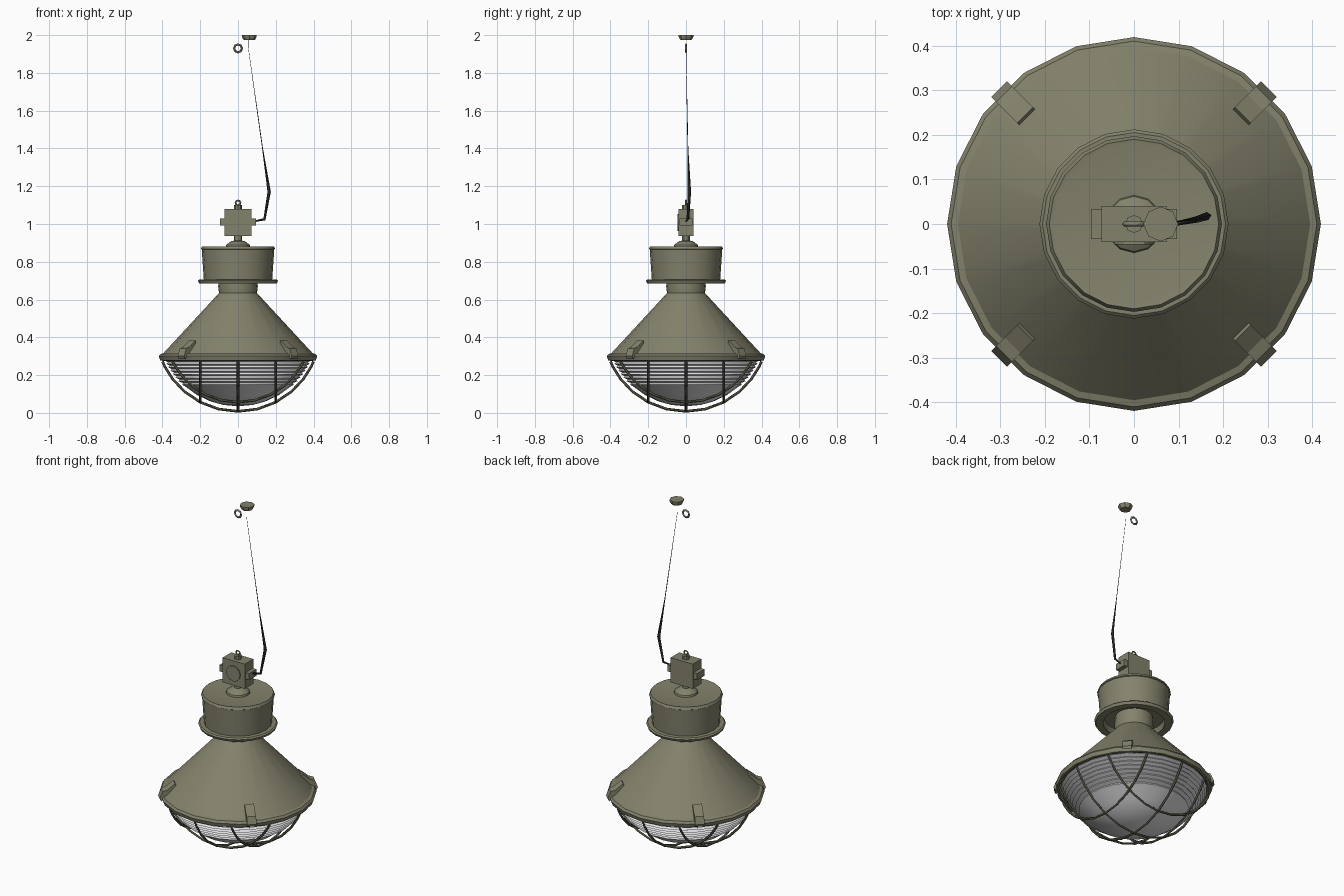
import bpy, bmesh
from math import sin, cos, pi, sqrt, radians
from mathutils import Matrix

cube = bpy.data.objects.get("Cube")
if cube:
    bpy.data.objects.remove(cube, do_unlink=True)


def material(name, rgb):
    m = bpy.data.materials.new(name)
    m.use_nodes = True
    m.diffuse_color = (*rgb, 1)
    m.node_tree.nodes["Principled BSDF"].inputs["Base Color"].default_value = (*rgb, 1)
    return m


OLIVE = material("olive paint", (0.23, 0.225, 0.15))
GUARD = material("dark olive wire", (0.08, 0.077, 0.05))
GLASS = material("pale glass", (0.75, 0.75, 0.77))
BLACK = material("black cable", (0.02, 0.02, 0.02))


def finish(name, bm, mat, smooth=True):
    bmesh.ops.remove_doubles(bm, verts=bm.verts, dist=1e-5)
    bmesh.ops.recalc_face_normals(bm, faces=bm.faces)
    me = bpy.data.meshes.new(name)
    bm.to_mesh(me)
    bm.free()
    ob = bpy.data.objects.new(name, me)
    bpy.context.collection.objects.link(ob)
    me.materials.append(mat)
    if smooth:
        bpy.ops.object.select_all(action="DESELECT")
        ob.select_set(True)
        bpy.context.view_layer.objects.active = ob
        bpy.ops.object.shade_smooth_by_angle(angle=radians(30))


def lathe(name, profile, sides, mat=OLIVE, place=None):
    """Revolve (radius, height) points about the z axis."""
    bm = bmesh.new()
    rings = [[bm.verts.new((r * cos(2 * pi * i / sides), r * sin(2 * pi * i / sides), z))
              for i in range(sides)] for r, z in profile]
    for a, b in zip(rings, rings[1:]):
        for i in range(sides):
            j = (i + 1) % sides
            bm.faces.new((a[i], a[j], b[j], b[i]))
    # collapse the quads that meet at a pole
    bmesh.ops.dissolve_degenerate(bm, dist=1e-6, edges=bm.edges)
    if place:
        bm.transform(place)
    finish(name, bm, mat)


def box(name, size, centre):
    bm = bmesh.new()
    bmesh.ops.create_cube(bm, size=1, matrix=Matrix.Translation(centre) @ Matrix.Diagonal((*size, 1)))
    finish(name, bm, OLIVE, False)


def wire(name, points, thick, mat=OLIVE, radii=None, closed=False):
    cu = bpy.data.curves.new(name, "CURVE")
    cu.dimensions = "3D"
    cu.bevel_depth = thick
    cu.bevel_resolution = 0
    cu.use_fill_caps = True
    sp = cu.splines.new("POLY")
    sp.points.add(len(points) - 1)
    for i, p in enumerate(points):
        sp.points[i].co = (*p, 1)
        sp.points[i].radius = radii[i] if radii else 1
    sp.use_cyclic_u = closed
    cu.materials.append(mat)
    ob = bpy.data.objects.new(name, cu)
    bpy.context.collection.objects.link(ob)


# conical shade running out to its rim band
lathe("shade", [(0, 0.284), (0.39, 0.284), (0.40, 0.276), (0.412, 0.278), (0.419, 0.30),
                (0.41, 0.312), (0.395, 0.316), (0.10, 0.635), (0, 0.635)], 20)
lathe("neck", [(0, 0.63), (0.10, 0.63), (0.105, 0.67), (0.10, 0.72), (0, 0.72)], 20)

# gear housing with bottom flange, recess and lid
lathe("housing", [(0, 0.72), (0.16, 0.72), (0.17, 0.69), (0.18, 0.69),
                  (0.192, 0.865), (0.197, 0.868), (0.19, 0.882), (0.18, 0.88), (0, 0.88)], 20)
lathe("housing_flange", [(0.165, 0.685), (0.205, 0.685), (0.212, 0.70), (0.205, 0.707), (0.165, 0.707)], 20)
lathe("dome_cap", [(0, 0.875), (0.066, 0.875), (0.062, 0.89), (0.035, 0.91),
                   (0.02, 0.912), (0.02, 0.945), (0, 0.945)], 12)

# junction box, side glands, front lid and hanging eye
box("junction_box", (0.145, 0.08, 0.145), (0, 0, 1.008))
for side, label in ((-1, "right"), (1, "left")):
    box(label + "_gland", (0.027, 0.068, 0.038), (side * 0.083, 0, 1.01))
lathe("box_lid", [(0, 0), (0.045, 0), (0.045, 0.008), (0, 0.008)], 12,
      place=Matrix.Translation((0, -0.038, 1.008)) @ Matrix.Rotation(pi / 2, 4, "X"))
lathe("top_stub", [(0, 1.075), (0.02, 1.075), (0.02, 1.10), (0, 1.10)], 8)


def ring(name, z, r, thick):
    pts = [(r * cos(k * pi / 4), 0, z + r * sin(k * pi / 4)) for k in range(8)]
    wire(name, pts, thick, closed=True)


ring("hanging_eye", 1.112, 0.013, 0.005)
ring("ceiling_hook", 1.93, 0.021, 0.006)

# ribbed glass bowl: ridges above, smooth cap below
SPHERE, BOTTOM = 0.424, 0.035


def bowl_radius(z):
    d = z - BOTTOM
    return sqrt(max(0, 2 * SPHERE * d - d * d))


bowl = [(bowl_radius(z), z) for z in (BOTTOM, 0.042, 0.06, 0.095, 0.14)]
RIDGES = 8
for k in range(1, 2 * RIDGES + 1):
    z = 0.14 + 0.147 * k / (2 * RIDGES)
    bowl.append((bowl_radius(z) + (0.006 if k % 2 else -0.008), z))
lathe("glass_bowl", bowl, 24, GLASS)

# wire guard: three bars each way bent over a sphere
CAGE, LOW = 0.435, 0.008


def cage_bar(name, offset, along_x):
    half = sqrt(0.40 ** 2 - offset ** 2)
    pts = []
    for k in range(13):
        t = half * sin(pi / 2 * (k / 6 - 1))
        z = LOW + CAGE - sqrt(CAGE ** 2 - offset ** 2 - t ** 2)
        pts.append((t, offset, z) if along_x else (offset, t, z))
    wire(name, pts, 0.007, GUARD)


for n, off in enumerate((-0.2, 0, 0.2)):
    cage_bar(f"guard_bar_across_{n + 1}", off, True)
    cage_bar(f"guard_bar_deep_{n + 1}", off, False)

# four spring clips over the rim
CLIP = [(0.335, 0.365), (0.345, 0.383), (0.385, 0.350), (0.412, 0.340),
        (0.428, 0.30), (0.42, 0.285), (0.40, 0.30)]
for n in range(4):
    bm = bmesh.new()
    sides = [[bm.verts.new((r, y, z)) for r, z in CLIP] for y in (-0.025, 0.025)]
    bm.faces.new(sides[0])
    bm.faces.new(sides[1])
    for i in range(len(CLIP)):
        j = (i + 1) % len(CLIP)
        bm.faces.new((sides[0][i], sides[0][j], sides[1][j], sides[1][i]))
    bm.transform(Matrix.Rotation(pi / 4 + n * pi / 2, 4, "Z"))
    finish(f"rim_clip_{n + 1}", bm, OLIVE, False)

# power cable, thinning towards the ceiling rose
wire("cable", [(0.09, 0, 1.015), (0.14, 0.01, 1.025), (0.165, 0.018, 1.17),
               (0.13, 0.01, 1.4), (0.055, 0, 1.93), (0.055, 0, 1.985)],
     0.009, BLACK, (0.5, 0.8, 1, 0.25, 0.1, 0.1))
lathe("ceiling_rose", [(0, 1.975), (0.03, 1.975), (0.039, 1.99), (0.039, 2.0), (0, 2.0)], 8,
      place=Matrix.Translation((0.06, 0, 0)))
